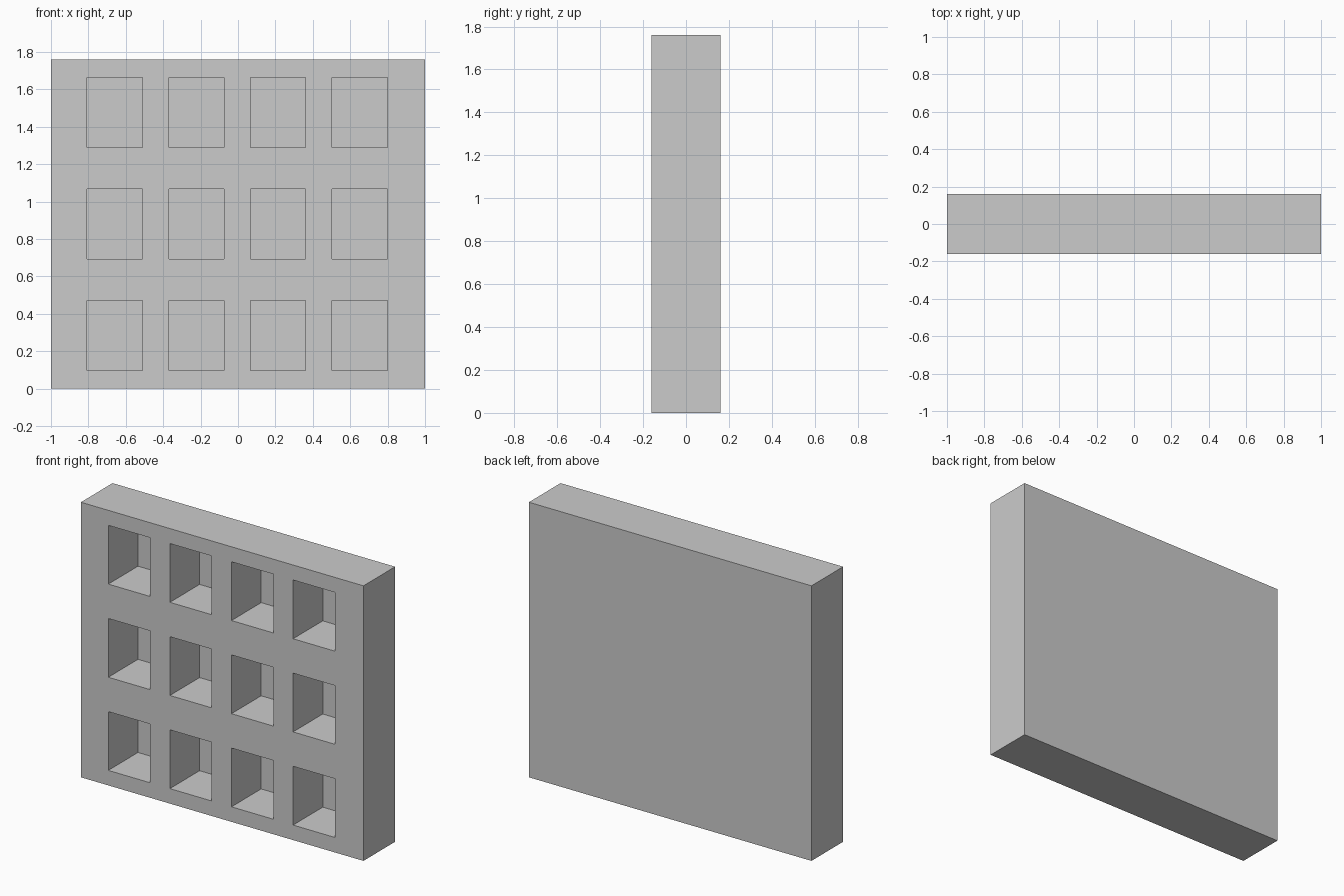
import bpy, bmesh
from mathutils import Matrix

if "Cube" in bpy.data.objects:
    bpy.data.objects.remove(bpy.data.objects["Cube"])

WIDTH, DEPTH, HEIGHT = 2.0, 0.32, 1.76
HOLE_W, HOLE_H, POCKET = 0.296, 0.376, 0.30   # opening size and recess depth
COLS, ROWS = 4, 3
STEP_X, STEP_Z = 0.436, 0.596
CENTRE_X, CENTRE_Z = -0.004, 0.88


def add_box(bm, centre, size):
    bmesh.ops.create_cube(bm, size=1.0, matrix=Matrix.LocRotScale(centre, None, size))


def make_object(name, bm):
    mesh = bpy.data.meshes.new(name)
    bm.to_mesh(mesh)
    bm.free()
    obj = bpy.data.objects.new(name, mesh)
    bpy.context.collection.objects.link(obj)
    return obj


# Solid wall slab
bm = bmesh.new()
add_box(bm, (0, 0, HEIGHT / 2), (WIDTH, DEPTH, HEIGHT))
wall = make_object("wall_panel", bm)

# Grid of pocket cutters, starting in front of the wall and stopping short of the back
bm = bmesh.new()
front, back = -DEPTH / 2 - 0.1, -DEPTH / 2 + POCKET
for col in range(COLS):
    for row in range(ROWS):
        x = CENTRE_X + (col - (COLS - 1) / 2) * STEP_X
        z = CENTRE_Z + (row - (ROWS - 1) / 2) * STEP_Z
        add_box(bm, (x, (front + back) / 2, z), (HOLE_W, back - front, HOLE_H))
cutter = make_object("pocket_cutter", bm)
cutter.hide_render = True

# Cut the recesses
mod = wall.modifiers.new("pockets", 'BOOLEAN')
mod.operation = 'DIFFERENCE'
mod.solver = 'EXACT'
mod.object = cutter
bpy.context.view_layer.objects.active = wall
wall.select_set(True)
bpy.ops.object.modifier_apply(modifier=mod.name)
bpy.data.objects.remove(cutter)
